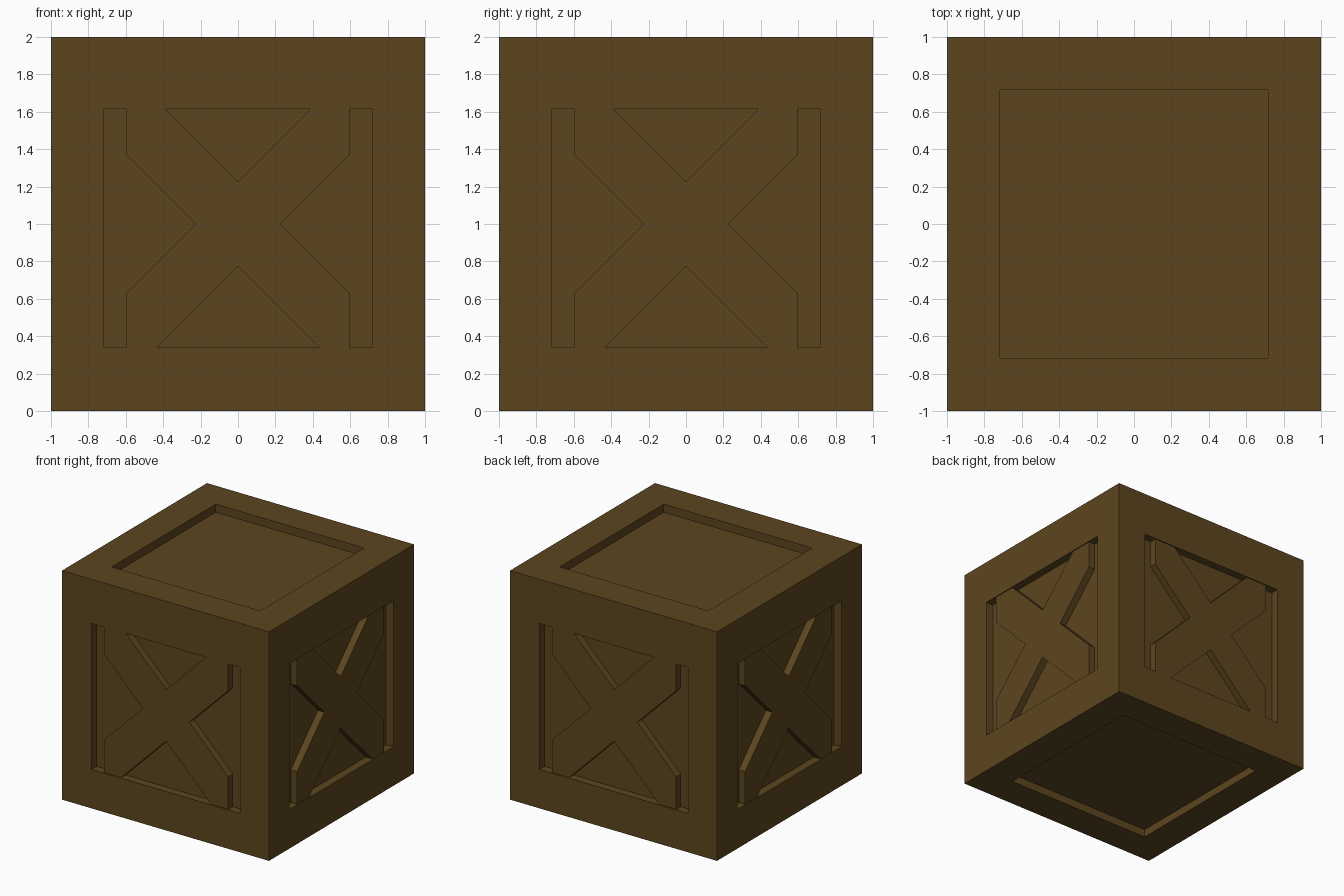
import bpy, bmesh
from math import pi
from mathutils import Matrix

if "Cube" in bpy.data.objects:
    bpy.data.objects.remove(bpy.data.objects["Cube"])

DEPTH = 0.07          # depth of the recessed panels
SUNK = 0.008          # braces sit just below the frame face
HALF, LOW, HIGH = 0.6, 0.34, 1.615   # side opening
ARM = 0.225           # half width of a brace measured along an axis

wood = bpy.data.materials.new("brown_wood")
wood.diffuse_color = (0.107, 0.060, 0.0137, 1)
wood.use_nodes = True
wood.node_tree.nodes["Principled BSDF"].inputs["Base Color"].default_value = wood.diffuse_color


def finish(bm, name):
    bmesh.ops.recalc_face_normals(bm, faces=bm.faces)
    mesh = bpy.data.meshes.new(name)
    bm.to_mesh(mesh)
    bm.free()
    mesh.materials.append(wood)
    obj = bpy.data.objects.new(name, mesh)
    bpy.context.collection.objects.link(obj)
    return obj


# Crate body: cube with a framed, recessed panel on all six sides
bm = bmesh.new()
bmesh.ops.create_cube(bm, size=2, matrix=Matrix.Translation((0, 0, 1)))
panels = list(bm.faces)
bmesh.ops.inset_individual(bm, faces=panels, thickness=1 - HALF)
for f in panels:
    if abs(f.normal.z) < 0.5:
        for v in f.verts:
            v.co.z = HIGH if v.co.z > 1 else LOW
bmesh.ops.inset_individual(bm, faces=panels, thickness=0, depth=-DEPTH)
finish(bm, "crate_body")

# Crossed braces: one X-shaped board filling each side opening
up, down = HIGH - 1, 1 - LOW
right = [(up - ARM, HIGH), (HALF, HIGH), (HALF, 1 + HALF - ARM), (ARM, 1),
         (HALF, 1 - HALF + ARM), (HALF, LOW), (down - ARM, LOW)]
left = [(-x, z) for x, z in reversed(right)]
outline = [(0, 1 + ARM)] + right + [(0, 1 - ARM)] + left

for i, side in enumerate(("front", "right", "back", "left")):
    bm = bmesh.new()
    face = bm.faces.new([bm.verts.new((x, -1 + SUNK, z)) for x, z in outline])
    ext = bmesh.ops.extrude_face_region(bm, geom=[face])
    verts = [g for g in ext["geom"] if isinstance(g, bmesh.types.BMVert)]
    bmesh.ops.translate(bm, verts=verts, vec=(0, DEPTH - SUNK + 0.002, 0))
    bmesh.ops.rotate(bm, verts=bm.verts, cent=(0, 0, 0),
                     matrix=Matrix.Rotation(i * pi / 2, 3, 'Z'))
    finish(bm, side + "_cross_brace")
